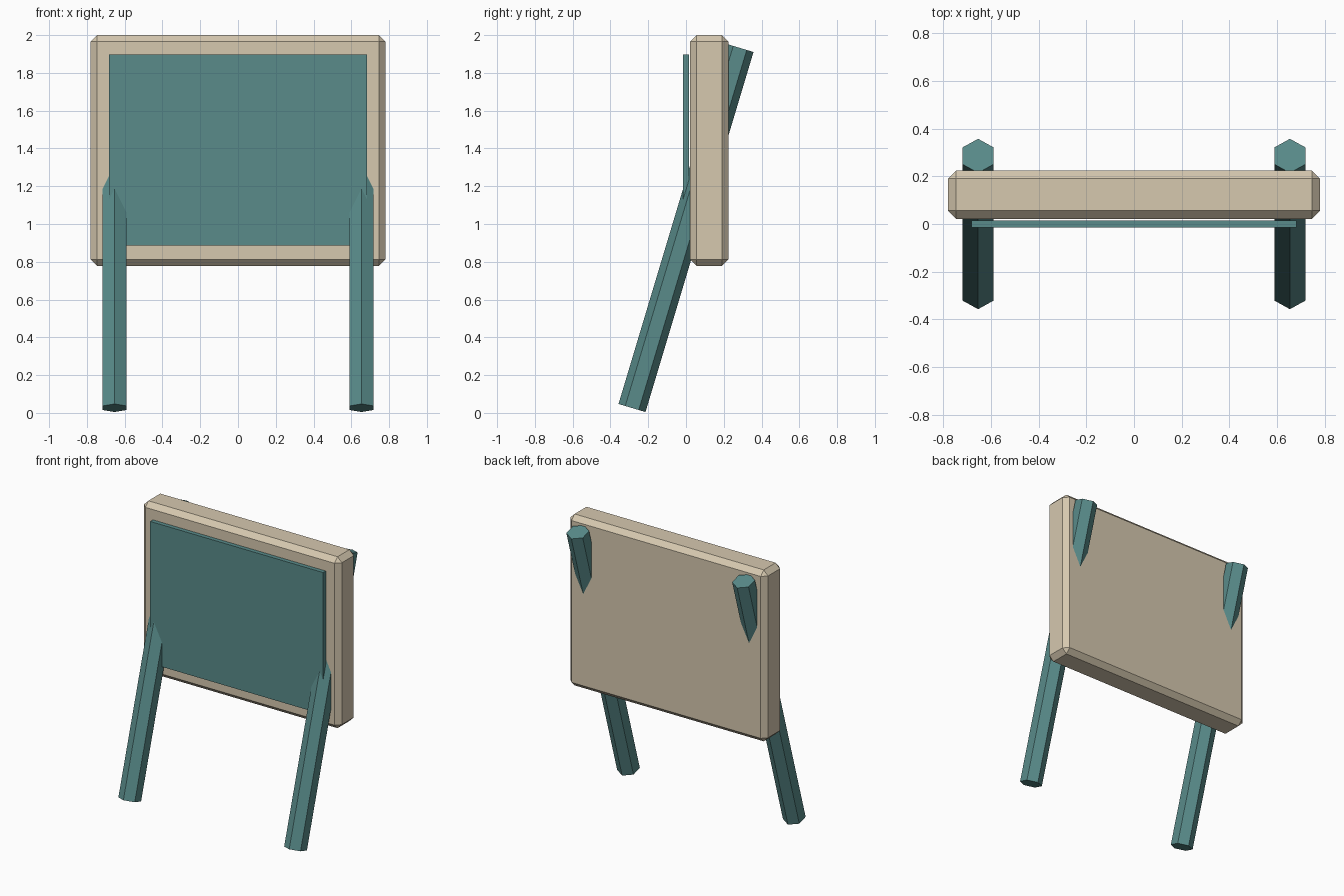
import bpy
import math

if "Cube" in bpy.data.objects:
    bpy.data.objects.remove(bpy.data.objects["Cube"], do_unlink=True)


def material(name, colour):
    mat = bpy.data.materials.new(name)
    mat.use_nodes = True
    mat.diffuse_color = colour
    mat.node_tree.nodes["Principled BSDF"].inputs["Base Color"].default_value = colour
    return mat


tan = material("tan", (0.67, 0.58, 0.43, 1))
teal = material("teal", (0.1, 0.26, 0.255, 1))


def box(name, low, high, mat):
    centre = [(a + b) / 2 for a, b in zip(low, high)]
    bpy.ops.mesh.primitive_cube_add(size=1, location=centre)
    obj = bpy.context.object
    obj.name = name
    obj.scale = [b - a for a, b in zip(low, high)]
    bpy.ops.object.transform_apply(location=False, rotation=False, scale=True)
    obj.data.materials.append(mat)
    return obj


# Thick board with chamfered edges
board = box("board", (-0.78, 0.022, 0.778), (0.78, 0.224, 2.0), tan)
bevel = board.modifiers.new("chamfer", "BEVEL")
bevel.width = 0.034
bevel.segments = 1

# Thin panel just in front of the board
box("front_panel", (-0.682, -0.015, 0.885), (0.682, 0.015, 1.897), teal)

# Hexagonal legs leaning back through the board
for side, x in (("left", 0.654), ("right", -0.654)):
    bpy.ops.mesh.primitive_cylinder_add(
        vertices=6, radius=0.0745, depth=1.99,
        location=(x, 0, 0.979), rotation=(math.radians(-16.7), 0, 0))
    leg = bpy.context.object
    leg.name = side + "_leg"
    leg.data.materials.append(teal)
